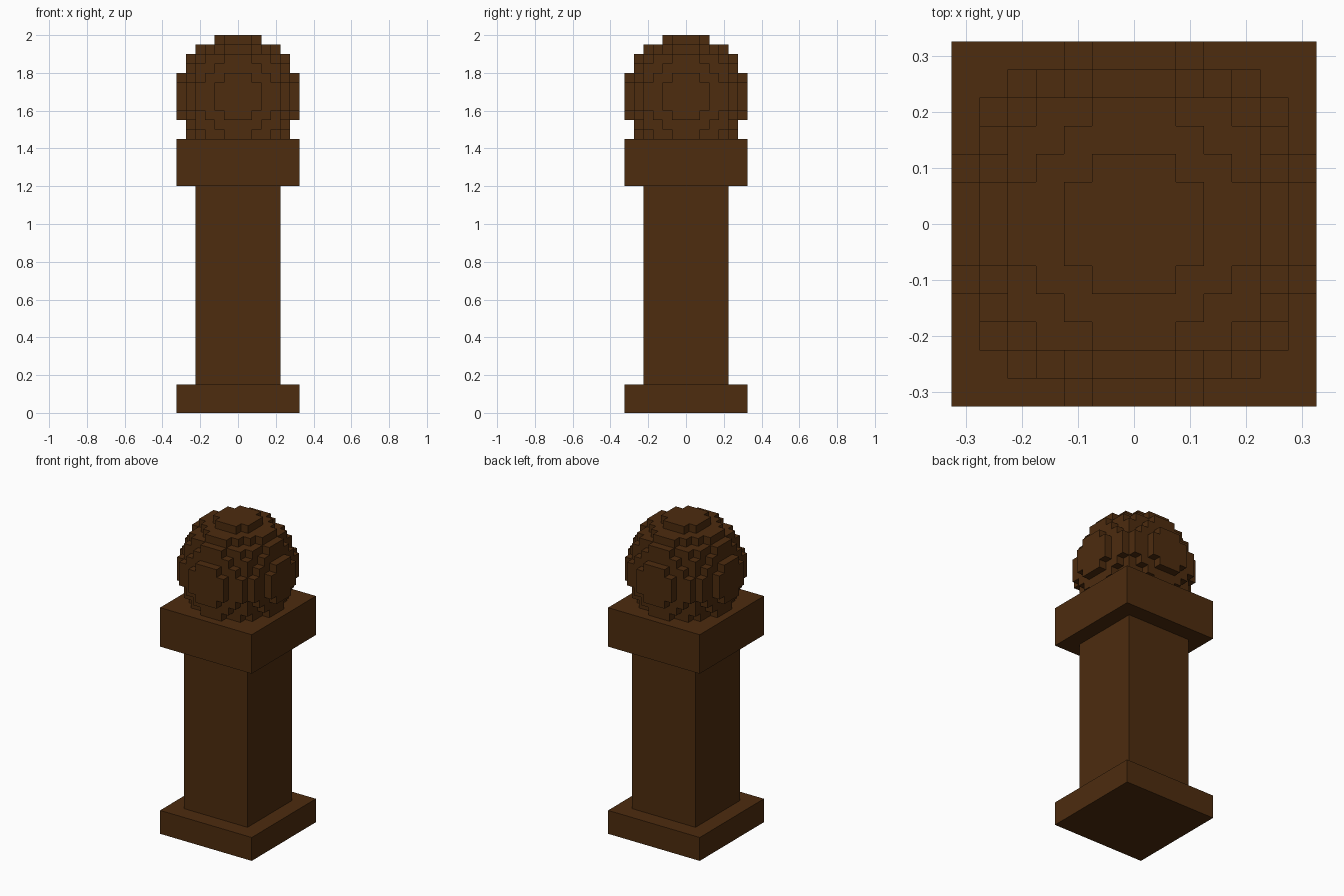
import bpy, bmesh
from mathutils import Vector

if "Cube" in bpy.data.objects:
    bpy.data.objects.remove(bpy.data.objects["Cube"])

V = 0.05                      # size of one block
CENTRE = Vector((0, 0, 1.675))  # centre of the ball
R2 = 6.5 ** 2                 # squared ball radius in blocks

brown = bpy.data.materials.new("dark brown wood")
brown.diffuse_color = (0.075, 0.025, 0.0045, 1)
brown.use_nodes = True
brown.node_tree.nodes["Principled BSDF"].inputs["Base Color"].default_value = brown.diffuse_color


def finish(bm, name):
    mesh = bpy.data.meshes.new(name)
    bm.to_mesh(mesh)
    bm.free()
    mesh.materials.append(brown)
    obj = bpy.data.objects.new(name, mesh)
    bpy.context.collection.objects.link(obj)


def square_block(name, half, z0, z1):
    bm = bmesh.new()
    bmesh.ops.create_cube(bm, size=1)
    bmesh.ops.scale(bm, vec=(2 * half, 2 * half, z1 - z0), verts=bm.verts)
    bmesh.ops.translate(bm, vec=(0, 0, (z0 + z1) / 2), verts=bm.verts)
    finish(bm, name)


# Square post: base, shaft and capital
square_block("base", 0.325, 0.0, 0.15)
square_block("shaft", 0.225, 0.15, 1.2)
square_block("capital", 0.325, 1.2, 1.45)

# Stepped ball: outer faces of the blocks lying inside a sphere,
# from the top of the capital upwards
cells = {(i, j, k) for i in range(-6, 7) for j in range(-6, 7)
         for k in range(-4, 7) if i * i + j * j + k * k <= R2}
bm = bmesh.new()
for cell in cells:
    for axis in range(3):
        for sign in (-1, 1):
            n = Vector((0, 0, 0))
            n[axis] = sign
            c = Vector(cell)
            neighbour = tuple(int(a) for a in c + n)
            # skip inner faces and those resting on the capital
            if neighbour in cells or neighbour[2] < -4:
                continue
            u = Vector((0, 0, 0))
            u[(axis + 1) % 3] = 1
            w = n.cross(u)
            bm.faces.new([bm.verts.new(CENTRE + V * (c + 0.5 * (n + a * u + b * w)))
                          for a, b in ((-1, -1), (1, -1), (1, 1), (-1, 1))])
bmesh.ops.remove_doubles(bm, verts=bm.verts, dist=0.001)
finish(bm, "stepped_ball")
